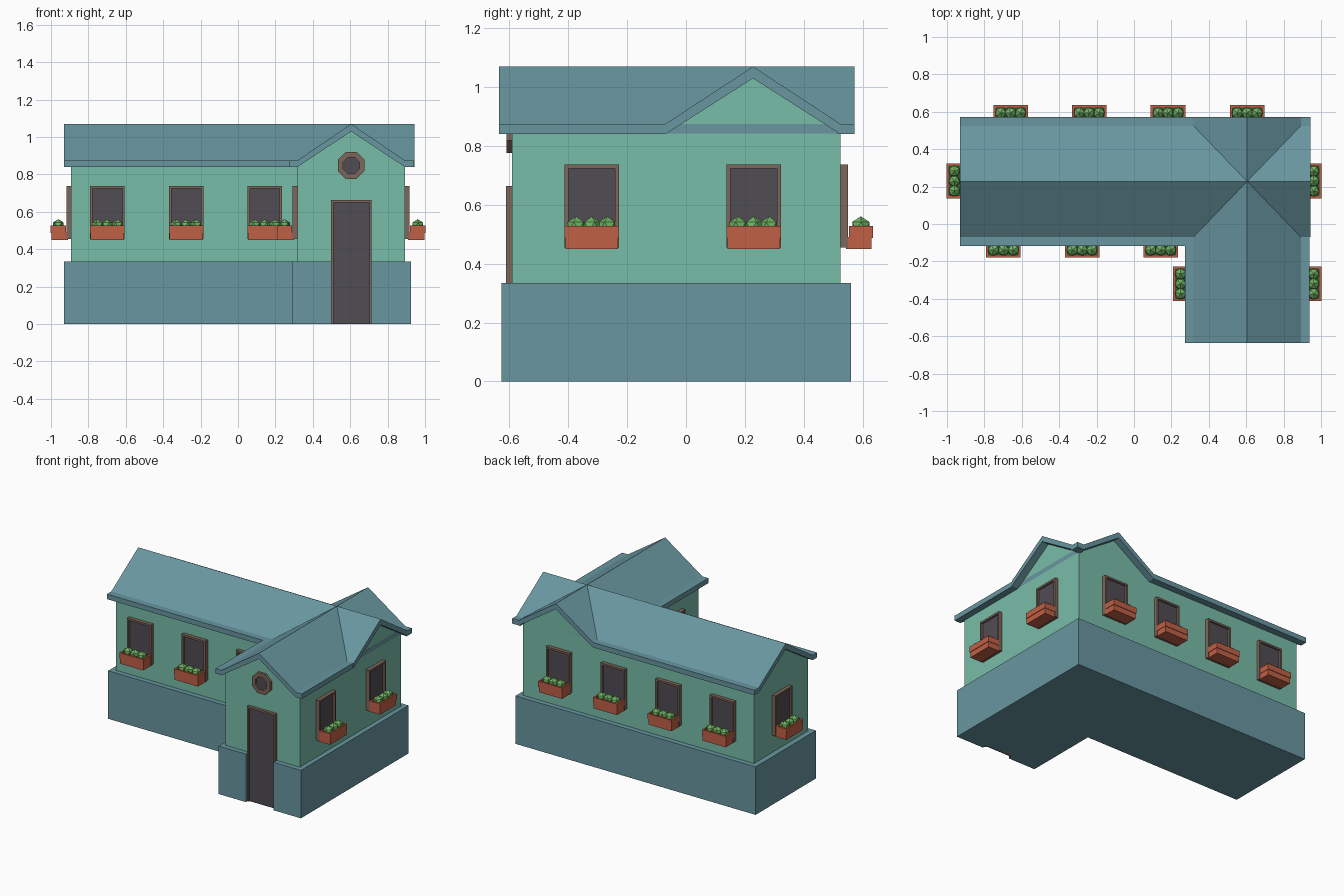
import bpy, bmesh, math
from mathutils import Matrix, Vector

if "Cube" in bpy.data.objects:
    bpy.data.objects.remove(bpy.data.objects["Cube"])


def material(name, r, g, b):
    m = bpy.data.materials.new(name)
    lin = [((c / 255 + 0.055) / 1.055) ** 2.4 for c in (r, g, b)]
    m.diffuse_color = (*lin, 1)
    m.use_nodes = True
    m.node_tree.nodes["Principled BSDF"].inputs["Base Color"].default_value = m.diffuse_color
    return m


SLATE = material("slate blue", 104, 150, 160)
GREEN = material("wall green", 120, 189, 169)
BROWN = material("frame brown", 125, 102, 90)
DARK = material("dark glass", 80, 76, 83)
CLAY = material("terracotta", 193, 96, 70)
LEAF = material("leaf green", 112, 178, 98)
SOIL = material("dark leaf", 58, 88, 52)


def finish(bm, name, mat, matrix=Matrix()):
    bmesh.ops.recalc_face_normals(bm, faces=bm.faces)
    me = bpy.data.meshes.new(name)
    bm.to_mesh(me)
    bm.free()
    me.materials.append(mat)
    ob = bpy.data.objects.new(name, me)
    ob.matrix_world = matrix
    bpy.context.collection.objects.link(ob)
    return ob


def boxes(name, mat, spans, matrix=Matrix()):
    """One object from boxes given as (x0, x1, y0, y1, z0, z1)."""
    bm = bmesh.new()
    for x0, x1, y0, y1, z0, z1 in spans:
        t = Matrix.Translation(((x0 + x1) / 2, (y0 + y1) / 2, (z0 + z1) / 2))
        s = Matrix.Diagonal((x1 - x0, y1 - y0, z1 - z0, 1))
        bmesh.ops.create_cube(bm, size=1, matrix=t @ s)
    return finish(bm, name, mat, matrix)


def extrude(name, mat, points, direction):
    """Closed outline of 3D points swept along a direction."""
    bm = bmesh.new()
    face = bm.faces.new([bm.verts.new(p) for p in points])
    out = bmesh.ops.extrude_face_region(bm, geom=[face])["geom"]
    bmesh.ops.translate(bm, vec=Vector(direction),
                        verts=[g for g in out if isinstance(g, bmesh.types.BMVert)])
    return finish(bm, name, mat)


# L-shaped plinth with a notch for the door
plan = [(-0.93, -0.105), (0.29, -0.105), (0.29, -0.627), (0.5, -0.627), (0.5, -0.592),
        (0.712, -0.592), (0.712, -0.627), (0.925, -0.627), (0.925, 0.56), (-0.93, 0.56)]
extrude("plinth", SLATE, [(x, y, 0) for x, y in plan], (0, 0, 0.335))

# Gabled profiles, measured from the ridge: (offset, height)
H, E = 0.2975, 0.345          # wall half width, eave half width
WALL = [(-H, 0.3), (H, 0.3), (H, 0.842), (0, 1.032), (-H, 0.842)]
SLOPE = [(-H, 0.84), (0, 1.03), (H, 0.84), (H, 0.875), (0, 1.07), (-H, 0.875)]
FLARE = [(-E, 0.84), (-H, 0.84), (0, 1.03), (H, 0.84), (E, 0.84),
         (E, 0.875), (H, 0.875), (0, 1.07), (-H, 0.875), (-E, 0.875)]


def along_x(name, mat, prof, x0, x1):
    extrude(name, mat, [(x0, 0.2275 + o, z) for o, z in prof], (x1 - x0, 0, 0))


def along_y(name, mat, prof, y0, y1):
    extrude(name, mat, [(0.605 + o * 0.965, y, z) for o, z in prof for y in (y0,)],
            (0, y1 - y0, 0))


# Walls of both wings
along_x("main_walls", GREEN, WALL, -0.892, 0.892)
along_y("wing_walls", GREEN, WALL, -0.592, 0.525)

# Crossing roofs; the flared eaves stop where gables rise
along_x("main_roof", SLATE, FLARE, -0.93, 0.318)
along_x("main_roof_end", SLATE, SLOPE, 0.318, 0.943)
along_y("wing_roof", SLATE, FLARE, -0.635, -0.07)
along_y("wing_roof_end", SLATE, SLOPE, -0.07, 0.572)
boxes("corner_eave", SLATE, [(0.88, 0.943, 0.515, 0.572, 0.84, 0.875)])


def window(x, y, angle):
    """Window with planter; local -y points out of the wall."""
    m = Matrix.Translation((x, y, 0)) @ Matrix.Rotation(math.radians(angle), 4, 'Z')
    w, b = 0.0925, 0.013
    boxes("window_frame", BROWN, [
        (-w, -w + b, -0.026, 0.01, 0.455, 0.737), (w - b, w, -0.026, 0.01, 0.455, 0.737),
        (-w + b, w - b, -0.026, 0.01, 0.737 - b, 0.737),
        (-w + b, w - b, -0.026, 0.01, 0.455, 0.455 + b)], m)
    boxes("window_pane", DARK, [(-w + b, w - b, -0.012, 0.01, 0.465, 0.727)], m)
    # Planter body with a raised rim
    r = 0.011
    boxes("planter", CLAY, [
        (-w + 0.003, w - 0.003, -0.106, -0.018, 0.45, 0.49),
        (-w, w, -0.11, -0.11 + r, 0.488, 0.528), (-w, w, -0.028 - r, -0.028, 0.488, 0.528),
        (-w, -w + r, -0.11 + r, -0.028 - r, 0.488, 0.528),
        (w - r, w, -0.11 + r, -0.028 - r, 0.488, 0.528)], m)
    boxes("planter_soil", SOIL, [(-w + r, w - r, -0.099, -0.039, 0.489, 0.522)], m)
    # Three low-poly bushes
    bm = bmesh.new()
    for i in (-1, 0, 1):
        bmesh.ops.create_icosphere(bm, subdivisions=1, radius=0.034, matrix=Matrix.Translation(
            (i * 0.053, -0.069, 0.527)) @ Matrix.Rotation(0.6 * i, 4, 'Z'))
    finish(bm, "planter_bushes", LEAF, m)


for x in (-0.698, -0.277, 0.143):
    window(x, -0.07, 0)
for x in (-0.66, -0.24, 0.182, 0.605):
    window(x, 0.525, 180)
for y in (-0.32, 0.23):
    window(0.892, y, 90)
window(-0.892, 0.23, -90)
window(0.318, -0.32, -90)

# Door with frame
boxes("door_frame", BROWN, [(0.498, 0.511, -0.612, -0.585, 0, 0.664),
                            (0.702, 0.715, -0.612, -0.585, 0, 0.664),
                            (0.511, 0.702, -0.612, -0.585, 0.651, 0.664)])
boxes("door", DARK, [(0.511, 0.702, -0.602, -0.585, 0, 0.651)])

# Octagonal gable window: ring and pane
bm = bmesh.new()
rings = []
for radius, y in ((0.077, -0.585), (0.077, -0.61), (0.047, -0.61), (0.047, -0.585)):
    rings.append([bm.verts.new((0.605 + radius * math.cos((i + 0.5) * math.pi / 4), y,
                                0.848 + radius * math.sin((i + 0.5) * math.pi / 4)))
                  for i in range(8)])
for k in range(4):
    a, b = rings[k], rings[(k + 1) % 4]
    for i in range(8):
        bm.faces.new((a[i], a[(i + 1) % 8], b[(i + 1) % 8], b[i]))
finish(bm, "round_window_frame", BROWN)
octagon = [(0.605 + 0.048 * math.cos((i + 0.5) * math.pi / 4), -0.6,
            0.848 + 0.048 * math.sin((i + 0.5) * math.pi / 4)) for i in range(8)]
extrude("round_window_pane", DARK, octagon, (0, 0.012, 0))
